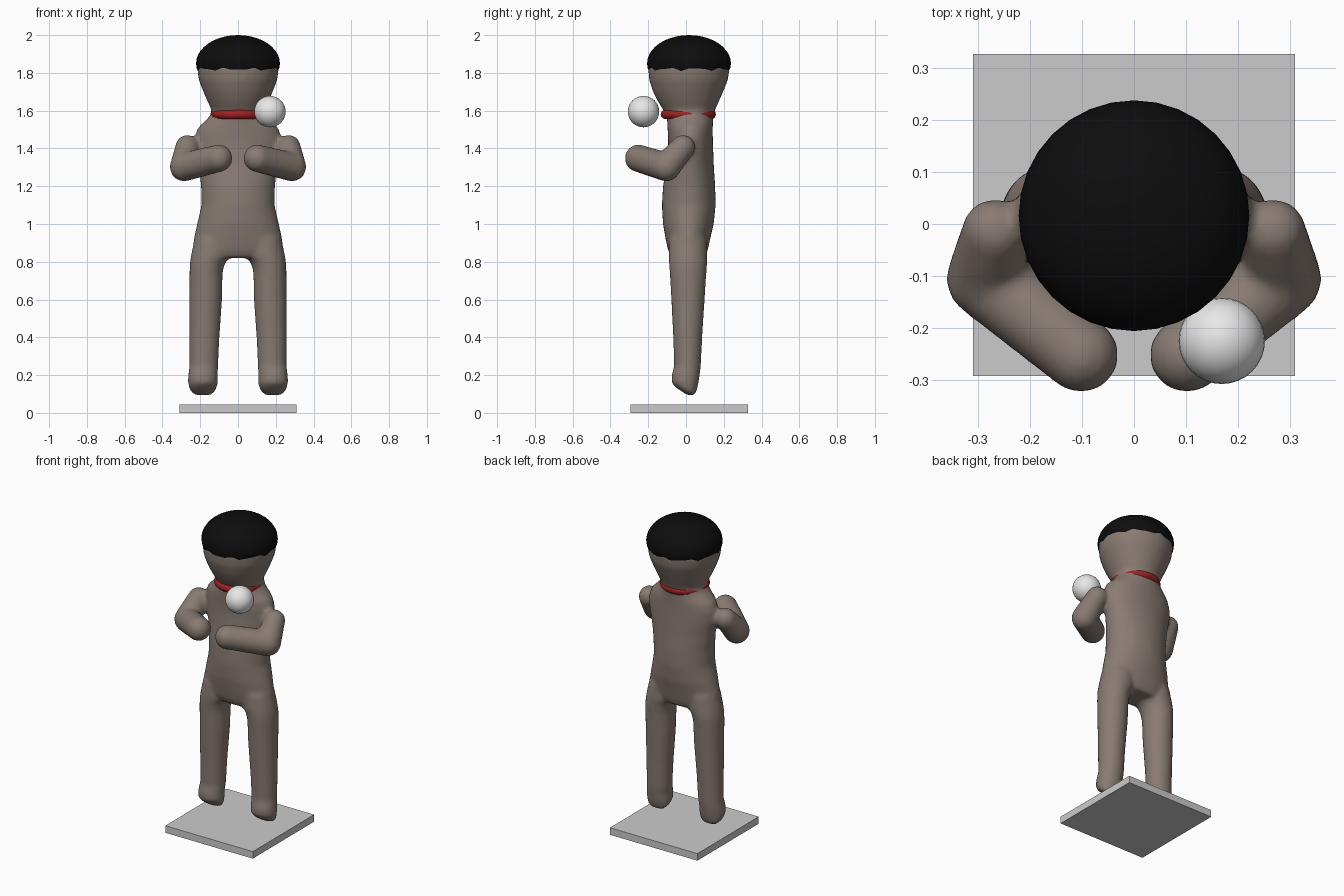
import bpy, bmesh, math
from mathutils import Vector, Matrix

if "Cube" in bpy.data.objects:
    bpy.data.objects.remove(bpy.data.objects["Cube"])


def material(name, r, g, b):
    m = bpy.data.materials.new(name)
    m.diffuse_color = (r, g, b, 1)
    m.use_nodes = True
    m.node_tree.nodes["Principled BSDF"].inputs["Base Color"].default_value = m.diffuse_color
    return m


SKIN = material("brown skin", 0.25, 0.20, 0.17)
BLACK = material("black", 0.004, 0.004, 0.004)
RED = material("red", 0.36, 0.015, 0.015)
WHITE = material("white", 0.80, 0.80, 0.80)
GREY = material("grey", 0.60, 0.60, 0.60)


def make_object(name, bm, mat, smooth=True):
    bmesh.ops.recalc_face_normals(bm, faces=bm.faces[:])
    mesh = bpy.data.meshes.new(name)
    bm.to_mesh(mesh)
    bm.free()
    mesh.materials.append(mat)
    for p in mesh.polygons:
        p.use_smooth = smooth
    ob = bpy.data.objects.new(name, mesh)
    bpy.context.collection.objects.link(ob)
    return ob


def loft(bm, sections, n=32):
    """Closed stack of ellipses: (z, x min, x max, y min, y max)."""
    rings = []
    for z, x0, x1, y0, y1 in sections:
        ring = []
        for i in range(n):
            a = 2 * math.pi * i / n
            ring.append(bm.verts.new(((x0 + x1) / 2 + (x1 - x0) / 2 * math.cos(a),
                                      (y0 + y1) / 2 + (y1 - y0) / 2 * math.sin(a), z)))
        rings.append(ring)
    for a, b in zip(rings, rings[1:]):
        for i in range(n):
            j = (i + 1) % n
            bm.faces.new((a[i], a[j], b[j], b[i]))
    bm.faces.new(rings[0][::-1])
    bm.faces.new(rings[-1])


def limb(bm, points, side, steps=10):
    """Chain of spheres along a path of (x, y, z, radius)."""
    for p, q in zip(points, points[1:]):
        for i in range(steps + 1):
            x, y, z, r = Vector(p).lerp(Vector(q), i / steps)
            bmesh.ops.create_uvsphere(bm, u_segments=20, v_segments=12, radius=r,
                                      matrix=Matrix.Translation((side * x, y, z)))


# Head and torso: z, half width, y front, y back
trunk = [(0.82, 0.20, -0.075, 0.10), (0.86, 0.242, -0.095, 0.115),
         (0.92, 0.235, -0.108, 0.128), (1.00, 0.217, -0.122, 0.147),
         (1.10, 0.194, -0.128, 0.157), (1.20, 0.196, -0.122, 0.155),
         (1.30, 0.208, -0.105, 0.148), (1.40, 0.228, -0.095, 0.144),
         (1.46, 0.230, -0.095, 0.142), (1.51, 0.213, -0.098, 0.142),
         (1.55, 0.170, -0.100, 0.143), (1.58, 0.143, -0.105, 0.146),
         (1.61, 0.143, -0.125, 0.157), (1.65, 0.162, -0.150, 0.175),
         (1.70, 0.184, -0.175, 0.197), (1.76, 0.207, -0.195, 0.222),
         (1.82, 0.216, -0.200, 0.230), (1.87, 0.208, -0.192, 0.222),
         (1.93, 0.170, -0.155, 0.185), (1.97, 0.100, -0.085, 0.115)]
# Leg with a sloping foot: z, inner x, outer x, y front, y back
leg = [(0.094, 0.145, 0.225, 0.010, 0.042), (0.108, 0.125, 0.248, -0.015, 0.053),
       (0.13, 0.112, 0.260, -0.048, 0.060), (0.16, 0.106, 0.265, -0.078, 0.067),
       (0.20, 0.108, 0.264, -0.076, 0.073), (0.25, 0.105, 0.257, -0.063, 0.079),
       (0.40, 0.098, 0.258, -0.068, 0.086), (0.60, 0.084, 0.258, -0.078, 0.099),
       (0.74, 0.082, 0.257, -0.086, 0.108), (0.79, 0.070, 0.255, -0.090, 0.112),
       (0.83, 0.040, 0.250, -0.093, 0.114), (0.92, 0.030, 0.230, -0.090, 0.110)]
arm = [(0.268, -0.015, 1.408, 0.064), (0.285, -0.105, 1.302, 0.077),
       (0.102, -0.252, 1.348, 0.073)]

# Body: all parts fused into one soft skin
bm = bmesh.new()
loft(bm, [(z, -w, w, y0, y1) for z, w, y0, y1 in trunk])
for s in (-1, 1):
    loft(bm, [(z, min(s * a, s * b), max(s * a, s * b), y0, y1) for z, a, b, y0, y1 in leg])
    limb(bm, arm, s)
body = make_object("body", bm, SKIN)
rm = body.modifiers.new("fuse", 'REMESH')
rm.mode = 'VOXEL'
rm.voxel_size = 0.012
rm.use_smooth_shade = True
sm = body.modifiers.new("soften", 'SMOOTH')
sm.factor = 0.5
sm.iterations = 7

# Hair: dome with an uneven lower edge
bm = bmesh.new()
bmesh.ops.create_uvsphere(bm, u_segments=32, v_segments=20, radius=1)
bmesh.ops.bisect_plane(bm, geom=bm.verts[:] + bm.edges[:] + bm.faces[:],
                       plane_co=(0, 0, -0.2), plane_no=(0, 0, -1), clear_outer=True)
rim = [v for v in bm.verts if v.is_boundary]
for v in rim:
    a = math.atan2(v.co.y, v.co.x)
    v.co.z += 0.045 * math.sin(9 * a) + 0.03 * math.sin(16 * a + 1)
bmesh.ops.transform(bm, verts=bm.verts[:],
                    matrix=Matrix.Translation((0, 0.016, 1.85)) @ Matrix.Diagonal((0.222, 0.222, 0.15, 1)))
make_object("hair", bm, BLACK)

# Collar: torus sunk into the neck
bm = bmesh.new()
N, M = 48, 12
rings = []
for i in range(N):
    a = 2 * math.pi * i / N
    rings.append([])
    for j in range(M):
        b = 2 * math.pi * j / M
        r = 0.121 + 0.025 * math.cos(b)
        rings[-1].append(bm.verts.new((r * math.cos(a), 0.012 + r * math.sin(a),
                                       1.58 + 0.025 * math.sin(b))))
for i in range(N):
    p, q = rings[i], rings[(i + 1) % N]
    for j in range(M):
        k = (j + 1) % M
        bm.faces.new((p[j], q[j], q[k], p[k]))
make_object("collar", bm, RED)

# Ball
bm = bmesh.new()
bmesh.ops.create_uvsphere(bm, u_segments=32, v_segments=16, radius=0.083,
                          matrix=Matrix.Translation((0.169, -0.225, 1.595)))
make_object("ball", bm, WHITE)

# Base plate
bm = bmesh.new()
bmesh.ops.create_cube(bm, size=1, matrix=Matrix.Translation((0, 0.017, 0.0225))
                      @ Matrix.Diagonal((0.62, 0.62, 0.045, 1)))
make_object("base", bm, GREY, smooth=False)
